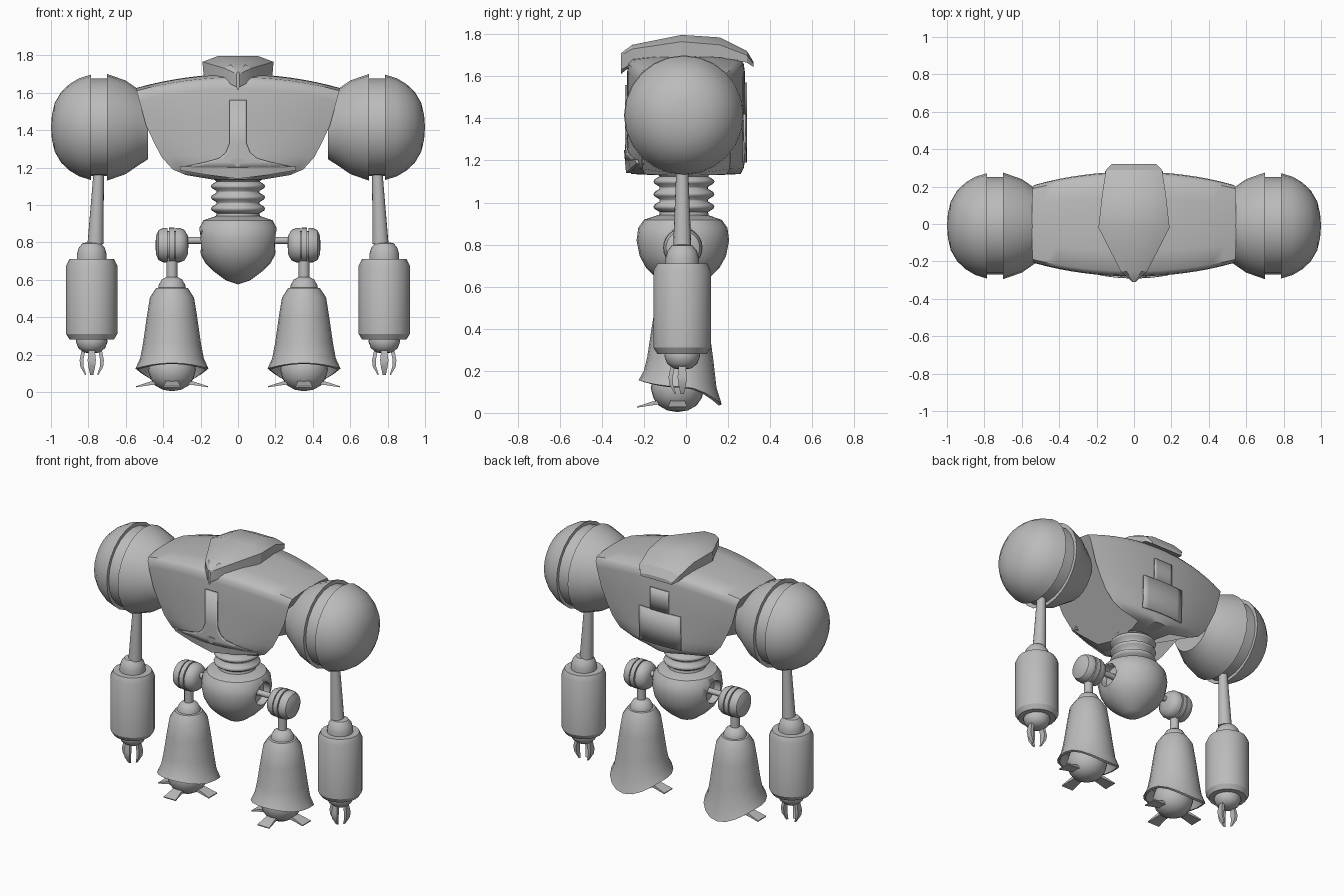
import bpy, bmesh, math
from mathutils import Vector

if "Cube" in bpy.data.objects:
    bpy.data.objects.remove(bpy.data.objects["Cube"])

GREY = (0.5, 0.5, 0.5, 1)
metal = bpy.data.materials.new("plain grey metal")
metal.use_nodes = True
metal.diffuse_color = GREY
metal.node_tree.nodes["Principled BSDF"].inputs["Base Color"].default_value = GREY


def finish(name, bm, angle=35):
    bmesh.ops.remove_doubles(bm, verts=bm.verts, dist=0.0005)
    bmesh.ops.recalc_face_normals(bm, faces=bm.faces)
    mesh = bpy.data.meshes.new(name)
    bm.to_mesh(mesh)
    bm.free()
    ob = bpy.data.objects.new(name, mesh)
    bpy.context.collection.objects.link(ob)
    mesh.materials.append(metal)
    bpy.ops.object.select_all(action="DESELECT")
    ob.select_set(True)
    bpy.context.view_layer.objects.active = ob
    bpy.ops.object.shade_smooth_by_angle(angle=math.radians(angle))
    return ob


def loft(name, rings, angle=35, closed=True):
    """Skin a list of equal point rings and cap both ends."""
    bm = bmesh.new()
    rows = [[bm.verts.new(p) for p in ring] for ring in rings]
    n = len(rows[0])
    for a, b in zip(rows, rows[1:]):
        for i in range(n if closed else n - 1):
            j = (i + 1) % n
            bm.faces.new((a[i], a[j], b[j], b[i]))
    if closed:
        bm.faces.new(rows[0])
        bm.faces.new(rows[-1])
    return finish(name, bm, angle)


def lathe(name, profile, centre=(0, 0, 0), axis="z", side=1, segs=24, angle=35):
    """Turn (radius, height) points about an upright or sideways axis."""
    rings = []
    for r, h in profile:
        ring = []
        for k in range(segs):
            t = math.tau * k / segs
            c, s = max(r, 0.0002) * math.cos(t), max(r, 0.0002) * math.sin(t)
            p = Vector((c, s, h) if axis == "z" else (h * side, c, s))
            ring.append(p + Vector(centre))
        rings.append(ring)
    return loft(name, rings, angle)


def interp(table, v):
    for (a, fa), (b, fb) in zip(table, table[1:]):
        if v <= b:
            return fa + (fb - fa) * max(0, v - a) / (b - a)
    return table[-1][1]


# torso: rounded block that narrows downwards and towards the arms
WIDTH = [(1.13, .10), (1.16, .28), (1.18, .34), (1.25, .405), (1.4, .485), (1.62, .545), (1.7, .55)]
half = [(0, 1), (.5, .995), (.9, .97), (.98, .93), (1, .86), (1, .6), (1, .4), (1, .25),
        (1, .12), (.98, .06), (.93, .01), (.5, 0), (0, 0)]
section = half + [(-y, f) for y, f in half[-2:0:-1]]


def depth(u):
    return .28 - .07 * u * u


rings = []
for k in range(-8, 9):
    u = k / 8
    ring = []
    for y, f in section:
        z = 1.13 + f * (.57 - .075 * u * u)
        ring.append((u * interp(WIDTH, z), y * depth(u), z))
    rings.append(ring)
loft("torso", rings, 40)


def panel(name, rows, facing, lift=.006):
    """Thin plate of (z, half width) rows laid over the torso."""
    grid = []
    for z, w in rows:
        xs = [w * i / 4 for i in range(-4, 5)]
        grid.append([(x, facing * (depth(x / interp(WIDTH, z)) + lift), z) for x in xs])
    ob = loft(name, grid, closed=False)
    solid = ob.modifiers.new("thickness", "SOLIDIFY")
    solid.thickness = .009
    solid.offset = 0
    return ob


panel("chest_panel", [(1.56, .045), (1.33, .045), (1.28, .065), (1.25, .1), (1.23, .17), (1.2, .31)], -1)
panel("back_panel_upper", [(1.57, .07), (1.5, .07), (1.42, .07)], 1)
panel("back_panel_lower", [(1.42, .155), (1.3, .155), (1.19, .155)], 1)

# raised lip under the chest panel
loft("chest_lip", [[(x, -.2, top), (x, -y, top), (x, -y + .01, low), (x, -.2, low)]
                   for x, y, top, low in ((-.31, .245, 1.205, 1.185), (-.16, .275, 1.21, 1.16),
                                          (0, .295, 1.25, 1.14), (.16, .275, 1.21, 1.16),
                                          (.31, .245, 1.205, 1.185))])

# head crest: a beaked shell lying across the torso
rings = []
for y, w, top, edge, low in ((-.31, .008, 1.71, 1.70, 1.61), (-.255, .07, 1.75, 1.73, 1.655),
                             (-.02, .19, 1.797, 1.765, 1.69), (.16, .17, 1.785, 1.75, 1.69),
                             (.29, .15, 1.72, 1.70, 1.665), (.32, .12, 1.67, 1.66, 1.645)):
    rings.append([(-w, y, edge), (-w * .55, y, top), (w * .55, y, top), (w, y, edge),
                  (w * .97, y, max(low, edge - .07)), (0, y, low), (-w * .97, y, max(low, edge - .07))])
loft("head_crest", rings, 30)

# waist bellows
bellows = [(.09, .92), (.12, .93)]
for z in (.98, 1.04, 1.1):
    bellows += [(.115, z - .025), (.14, z - .01), (.145, z), (.14, z + .01), (.115, z + .025)]
lathe("waist_bellows", bellows + [(.13, 1.14)], (0, -.01, 0), angle=60)

# pelvis: pointed bowl with flattened sides and hip sockets
pelvis = lathe("pelvis", [(0, .575), (.065, .597), (.13, .645), (.175, .69), (.205, .745), (.22, .82),
                          (.212, .88), (.185, .918), (.12, .94), (0, .94)], (0, -.015, 0))
for v in pelvis.data.vertices:
    v.co.x = max(-.205, min(.205, v.co.x))
for s in (1, -1):
    cutter = lathe("socket_cutter", [(.075, .15), (.075, .3)], (0, -.015, .81), "x", s)
    cutter.hide_render = True
    cut = pelvis.modifiers.new("socket", "BOOLEAN")
    cut.operation = "DIFFERENCE"
    cut.object = cutter
    bpy.context.view_layer.objects.active = pelvis
    bpy.ops.object.modifier_apply(modifier=cut.name)
    bpy.data.objects.remove(cutter)


def strip(name, centre, turn, stations):
    """Tapered bar of (reach, z, half width, half thickness) stations."""
    c, s = math.cos(turn), math.sin(turn)
    rings = []
    for reach, z, w, t in stations:
        box = [(reach - t[0], -w, z - t[1]), (reach - t[0], w, z - t[1]),
               (reach + t[0], w, z + t[1]), (reach + t[0], -w, z + t[1])]
        rings.append([(centre[0] + x * c - y * s, centre[1] + x * s + y * c, z2) for x, y, z2 in box])
    loft(name, rings, 30)


for s, side in ((1, "left"), (-1, "right")):
    # shoulder ball with a groove round it
    lathe(side + "_shoulder", [(0, .48), (.17, .48), (.205, .535), (.25, .6), (.285, .7), (.26, .7),
                               (.26, .785), (.282, .785), (.262, .85), (.232, .9), (.19, .945),
                               (.13, .98), (.065, .995), (0, 1)], (0, -.01, 1.415), "x", s, 24, 30)
    # arm
    rings = []
    for z, x, r in ((1.17, .745, .028), (.79, .762, .043)):
        rings.append([(s * (x + r * math.cos(a)), -.018 + r * math.sin(a), z)
                      for a in (math.tau * k / 16 for k in range(16))])
    loft(side + "_upper_arm", rings)
    arm = (s * .782, -.018, 0)
    lathe(side + "_elbow", [(.08, .69), (.08, .735), (.07, .77), (.05, .795), (0, .805)], arm)
    lathe(side + "_forearm", [(0, .28), (.118, .28), (.137, .31), (.137, .675), (.12, .71), (0, .71)],
          arm, segs=20, angle=30)
    lathe(side + "_wrist", [(0, .205), (.045, .212), (.072, .235), (.085, .27), (.08, .29)], arm)
    for k, turn in enumerate((0, math.pi, -math.pi / 2)):
        strip(f"{side}_finger_{k + 1}", arm, turn,
              [(.042, .235, .015, (.01, 0)), (.055, .17, .022, (.01, 0)),
               (.052, .135, .018, (.009, 0)), (.032, .09, .008, (.003, 0))])

    # hip joint made of three discs on an axle
    lathe(side + "_hip_axle", [(.019, .12), (.019, .3)], (0, -.015, .81), "x", s, 12)
    lathe(side + "_hip_joint", [(0, .265), (.05, .268), (.08, .285), (.092, .31), (.092, .333), (.075, .333),
                                (.075, .34), (.094, .34), (.094, .37), (.075, .37), (.075, .377),
                                (.092, .377), (.092, .4), (.08, .425), (.05, .438), (0, .442)],
          (0, -.015, .785), "x", s)
    leg = (s * .353, -.025, 0)
    lathe(side + "_leg_strut", [(.029, .58), (.029, .72)], leg, segs=12)
    lathe(side + "_knee", [(.075, .53), (.072, .57), (.055, .6), (.03, .615), (0, .615)], leg)

    # bell shaped leg: hem rises at the front and droops at the back, hollow below
    rings = []
    for r, z, hem in ((.06, .56, 0), (.085, .555, 0), (.118, .505, 0), (.135, .4, 0), (.155, .26, .1),
                      (.17, .18, .7), (.195, .125, 1), (.18, .12, 1), (.14, .2, .2), (.08, .22, 0)):
        ring = []
        for k in range(20):
            c, t = math.cos(math.tau * k / 20), math.sin(math.tau * k / 20)
            drop = (.03 if t < 0 else -.085) * t * t * (1 if t > 0 else 1.0) * hem
            ring.append((leg[0] + r * c, leg[1] + r * t * (1.03 if t < 0 else 1), z + drop))
        rings.append(ring)
    loft(side + "_leg", rings, 40)

    # foot ball with three flat toes
    foot = (leg[0], -.04, 0)
    lathe(side + "_foot", [(0, .004), (.05, .012), (.09, .035), (.115, .07), (.128, .12),
                           (.115, .17), (.07, .215), (0, .23)], foot)
    for k, turn in enumerate((0, math.pi, -math.pi / 2)):
        strip(f"{side}_toe_{k + 1}", foot, turn,
              [(.06, .055, .03, (0, .012)), (.12, .045, .035, (0, .009)), (.192, .028, .045, (0, .003))])
